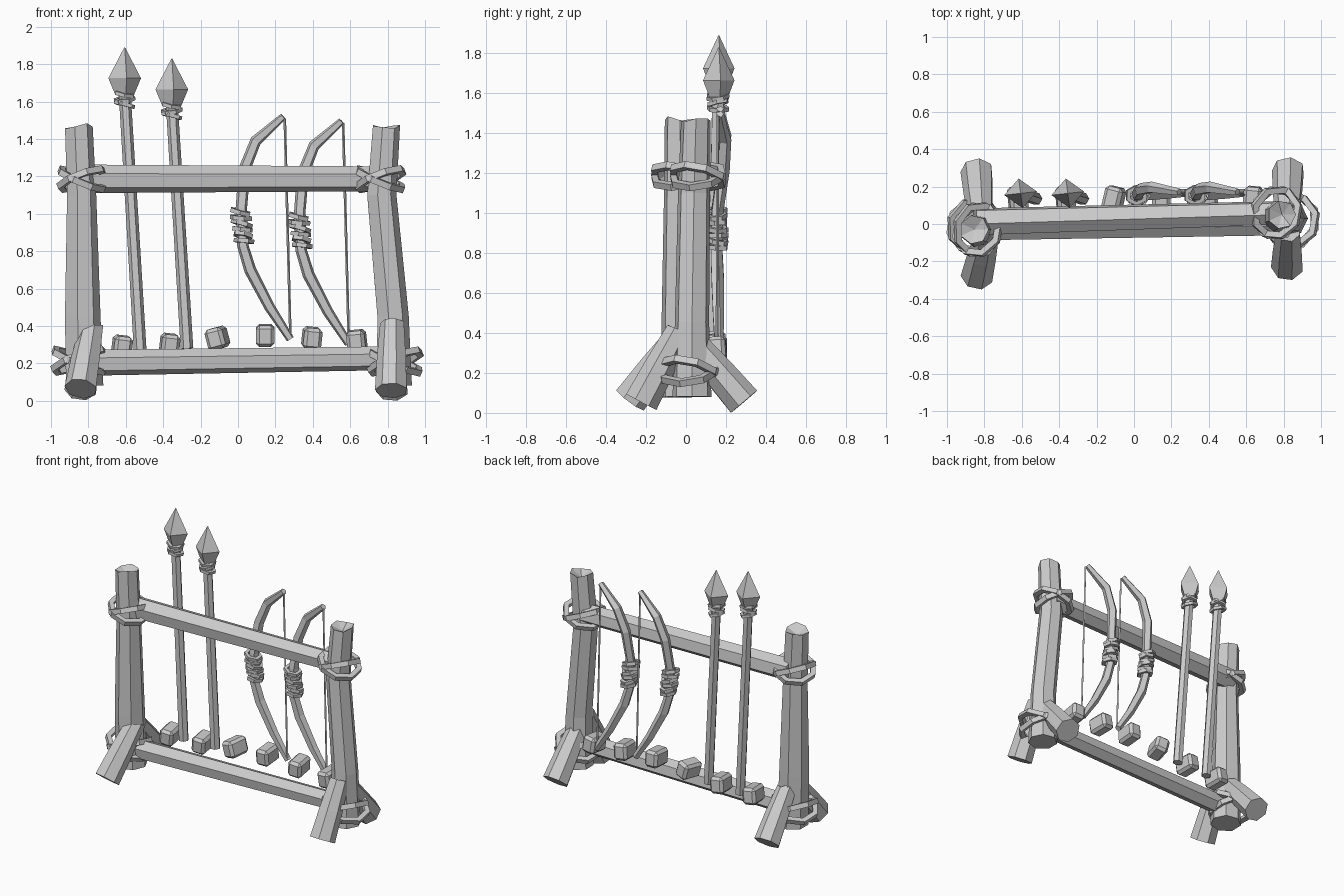
import bpy, bmesh, math, random
from mathutils import Vector, Matrix, Euler

random.seed(4)
if "Cube" in bpy.data.objects:
    bpy.data.objects.remove(bpy.data.objects["Cube"], do_unlink=True)

grey = bpy.data.materials.new("plain grey")
grey.use_nodes = True
grey.diffuse_color = (0.6, 0.6, 0.6, 1)
grey.node_tree.nodes["Principled BSDF"].inputs["Base Color"].default_value = (0.6, 0.6, 0.6, 1)


def finish(bm, name):
    bmesh.ops.recalc_face_normals(bm, faces=bm.faces)
    mesh = bpy.data.meshes.new(name)
    bm.to_mesh(mesh)
    bm.free()
    mesh.materials.append(grey)
    obj = bpy.data.objects.new(name, mesh)
    bpy.context.collection.objects.link(obj)
    return obj


def beam(name, path, radii, sides, flat=1.0, turn=0.0, jag=0.0, dent=0.0):
    """Loft a polygon along a path; jag and dent roughen the last end."""
    pts = [Vector(p) for p in path]
    whole = (pts[-1] - pts[0]).normalized()
    ref = Vector((1, 0, 0)) if abs(whole.y) > 0.4 else Vector((0, 1, 0))
    bm = bmesh.new()
    rings = []
    for i, p in enumerate(pts):
        t = (pts[min(i + 1, len(pts) - 1)] - pts[max(i - 1, 0)]).normalized()
        u = ref.cross(t).normalized()
        v = t.cross(u)
        ring = []
        for k in range(sides):
            a = turn + math.tau * k / sides
            q = p + radii[i] * (math.cos(a) * u + flat * math.sin(a) * v)
            if i == len(pts) - 1:
                q += t * jag * random.uniform(-1, 1)
            ring.append(bm.verts.new(q))
        rings.append(ring)
    for a, b in zip(rings, rings[1:]):
        for k in range(sides):
            n = (k + 1) % sides
            bm.faces.new((a[k], a[n], b[n], b[k]))
    bm.faces.new(rings[0])
    if dent:
        mid = bm.verts.new(pts[-1] - whole * dent)
        for k in range(sides):
            bm.faces.new((rings[-1][k], rings[-1][(k + 1) % sides], mid))
    else:
        bm.faces.new(rings[-1])
    return finish(bm, name)


def rope_ring(name, centre, rx, ry, thick, tilt, sides=8, height=1.0):
    """A closed faceted loop of rope with a four-sided section."""
    bm = bmesh.new()
    place = Matrix.Translation(centre) @ Euler(tilt).to_matrix().to_4x4()
    loops = []
    for k in range(sides):
        a = math.tau * (k + 0.5) / sides
        loop = []
        for j in range(4):
            b = math.tau * j / 4 + math.pi / 4
            d = thick * math.cos(b)
            loop.append(bm.verts.new(place @ Vector((
                (rx + d) * math.cos(a), (ry + d) * math.sin(a),
                thick * height * math.sin(b)))))
        loops.append(loop)
    for k in range(sides):
        a, b = loops[k], loops[(k + 1) % sides]
        for j in range(4):
            n = (j + 1) % 4
            bm.faces.new((a[j], a[n], b[n], b[j]))
    return finish(bm, name)


# Upright posts with broken tops
beam("left_post", [(-0.825, -0.02, 0.08), (-0.835, -0.025, 0.45), (-0.84, -0.03, 1.1),
                   (-0.855, -0.03, 1.47)], [0.105, 0.1, 0.082, 0.078], 7, jag=0.015, dent=0.04)
beam("right_post", [(0.83, 0.03, 0.08), (0.825, 0.03, 0.45), (0.765, 0.04, 1.1),
                    (0.79, 0.05, 1.47)], [0.1, 0.088, 0.082, 0.076], 7, jag=0.015, dent=0.04)

# Splayed legs, from the foot up into the post
legs = {
    "front_left_leg": ((-0.84, -0.28, 0.065), (-0.785, -0.045, 0.38)),
    "front_right_leg": ((0.82, -0.225, 0.055), (0.825, -0.04, 0.405)),
    "back_left_leg": ((-0.84, 0.285, 0.06), (-0.82, 0.03, 0.35)),
    "back_right_leg": ((0.825, 0.29, 0.055), (0.82, 0.04, 0.35)),
}
for name, (foot, head) in legs.items():
    middle = Vector(foot).lerp(Vector(head), 0.5)
    beam(name, [foot, middle, head], [0.088, 0.08, 0.066], 7, turn=0.3, jag=0.025, dent=0.02)

# Cross bars
beam("top_bar", [(-0.84, 0.012, 1.187), (0.78, 0.06, 1.187)], [0.077, 0.067], 6, turn=0.15)
beam("bottom_bar", [(-0.84, -0.022, 0.203), (0.84, 0.0, 0.228)], [0.07, 0.064], 6, turn=0.15)

# Crossed rope lashings at the four joints
joints = {
    "top_left": ((-0.835, -0.03, 1.185), 0.125, 0.135),
    "top_right": ((0.76, 0.06, 1.185), 0.13, 0.13),
    "bottom_left": ((-0.85, -0.01, 0.215), 0.145, 0.14),
    "bottom_right": ((0.84, 0.015, 0.21), 0.145, 0.14),
}
for name, (centre, rx, ry) in joints.items():
    for s in (-1, 1):
        rope_ring(f"{name}_lashing", centre, rx, ry, 0.024, (0.18 * s, 0.38 * s, 0.1 * s))

# Support pegs behind the bottom bar
pegs = [(-0.62, 0.29, 0.12), (-0.365, 0.3, 0.1), (-0.11, 0.335, -0.25),
        (0.145, 0.35, 0.0), (0.395, 0.335, 0.1), (0.635, 0.32, -0.1)]
for x, z, roll in pegs:
    bm = bmesh.new()
    bmesh.ops.create_cube(bm, size=1)
    bmesh.ops.scale(bm, vec=(0.098, 0.15, 0.115), verts=bm.verts)
    bmesh.ops.bevel(bm, geom=bm.edges[:], offset=0.018, segments=1, affect="EDGES")
    bmesh.ops.rotate(bm, matrix=Euler((0.08, roll, roll)).to_matrix(), verts=bm.verts)
    bmesh.ops.translate(bm, vec=(x, 0.125, z), verts=bm.verts)
    finish(bm, "peg")

# Spears: shaft, faceted head and binding
for foot, top in (((-0.523, 0.135, 0.27), (-0.606, 0.16, 1.65)),
                  ((-0.273, 0.135, 0.28), (-0.354, 0.16, 1.59))):
    top = Vector(top)
    beam("spear_shaft", [foot, top], [0.034, 0.032], 6)
    heights = (-0.015, 0.075, 0.24)
    beam("spear_head", [top + Vector((0, 0.004, h)) for h in heights],
         [0.05, 0.088, 0.002], 4, flat=0.9, turn=0.12)
    for i in range(3):
        rope_ring("spear_binding", top - Vector((0, 0, 0.01 + 0.028 * i)), 0.048, 0.048,
                  0.014, (0.15, 0.2 * (-1) ** i, 0.4 * i), 6)

# Bows: bent limb, string and wrapped grip
limb = [(0.242, 0.17, 1.52), (0.095, 0.195, 1.39), (0.035, 0.185, 1.24), (0.018, 0.155, 1.03),
        (0.026, 0.15, 0.83), (0.065, 0.155, 0.7), (0.17, 0.16, 0.5), (0.28, 0.165, 0.33)]
widths = [0.02, 0.032, 0.034, 0.032, 0.032, 0.034, 0.03, 0.022]
for shift in (Vector((0, 0, 0)), Vector((0.312, 0, -0.025))):
    path = [Vector(p) + shift for p in limb]
    beam("bow_limb", path, widths, 5, turn=0.3)
    beam("bow_string", [path[0] + Vector((0.008, -0.01, -0.01)),
                        path[-1] + Vector((0, -0.01, 0.02))], [0.007, 0.007], 4)
    for i in range(6):
        centre = Vector((0.012 + 0.004 * i, 0.153, 1.01 - 0.031 * i)) + shift
        rope_ring("bow_grip_wrap", centre, 0.05, 0.044, 0.016,
                  (0.1, 0.16 + 0.1 * (-1) ** i, 0.3 * i), 6)
